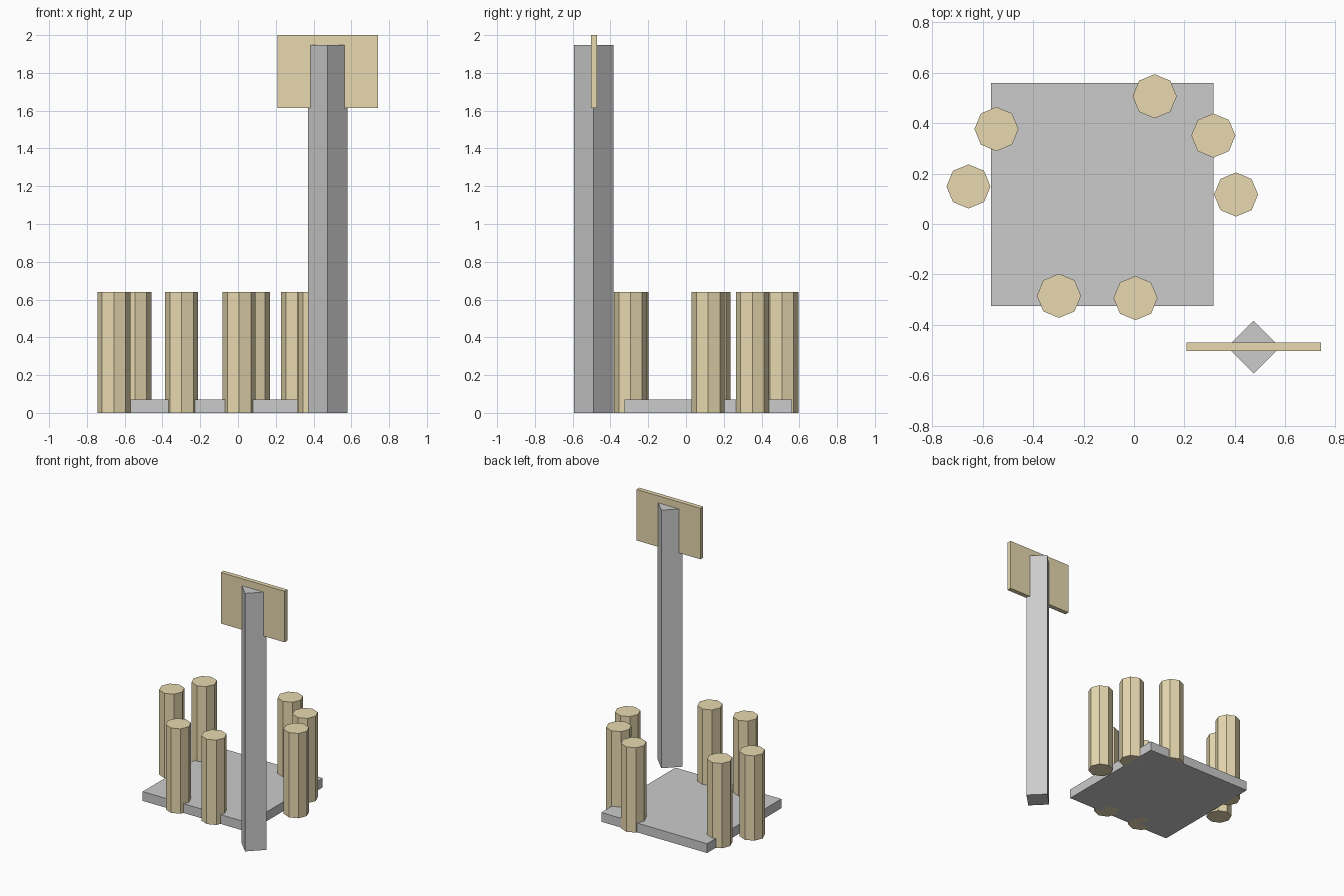
import bpy
from math import pi

if "Cube" in bpy.data.objects:
    bpy.data.objects.remove(bpy.data.objects["Cube"])

wood = bpy.data.materials.new("wood")
wood.diffuse_color = (0.8, 0.69, 0.43, 1)
wood.use_nodes = True
wood.node_tree.nodes["Principled BSDF"].inputs["Base Color"].default_value = wood.diffuse_color


def finish(name, mat):
    obj = bpy.context.object
    obj.name = name
    bpy.ops.object.transform_apply(location=False, rotation=True, scale=True)
    if mat:
        obj.data.materials.append(mat)


def box(name, lo, hi, mat=None):
    bpy.ops.mesh.primitive_cube_add(size=1, location=[(a + b) / 2 for a, b in zip(lo, hi)])
    bpy.context.object.scale = [b - a for a, b in zip(lo, hi)]
    finish(name, mat)


def prism(name, x, y, radius, height, sides, mat=None):
    bpy.ops.mesh.primitive_cylinder_add(vertices=sides, radius=radius, depth=height,
                                        location=(x, y, height / 2))
    finish(name, mat)


# Square ground slab
box("ground_slab", (-0.568, -0.325, 0), (0.315, 0.56, 0.07))

# Octagonal wooden bollards around the slab
bollards = [(-0.546, 0.377), (-0.657, 0.149), (0.082, 0.507), (0.315, 0.351),
            (0.405, 0.117), (-0.298, -0.285), (0.006, -0.294)]
for i, (x, y) in enumerate(bollards, 1):
    prism(f"bollard_{i}", x, y, 0.0875, 0.64, 8, wood)

# Square sign post, turned 45 degrees
prism("sign_post", 0.475, -0.489, 0.105, 1.947, 4)

# Sign board passing through the post
box("sign_board", (0.209, -0.504, 1.615), (0.742, -0.47, 2.0), wood)
